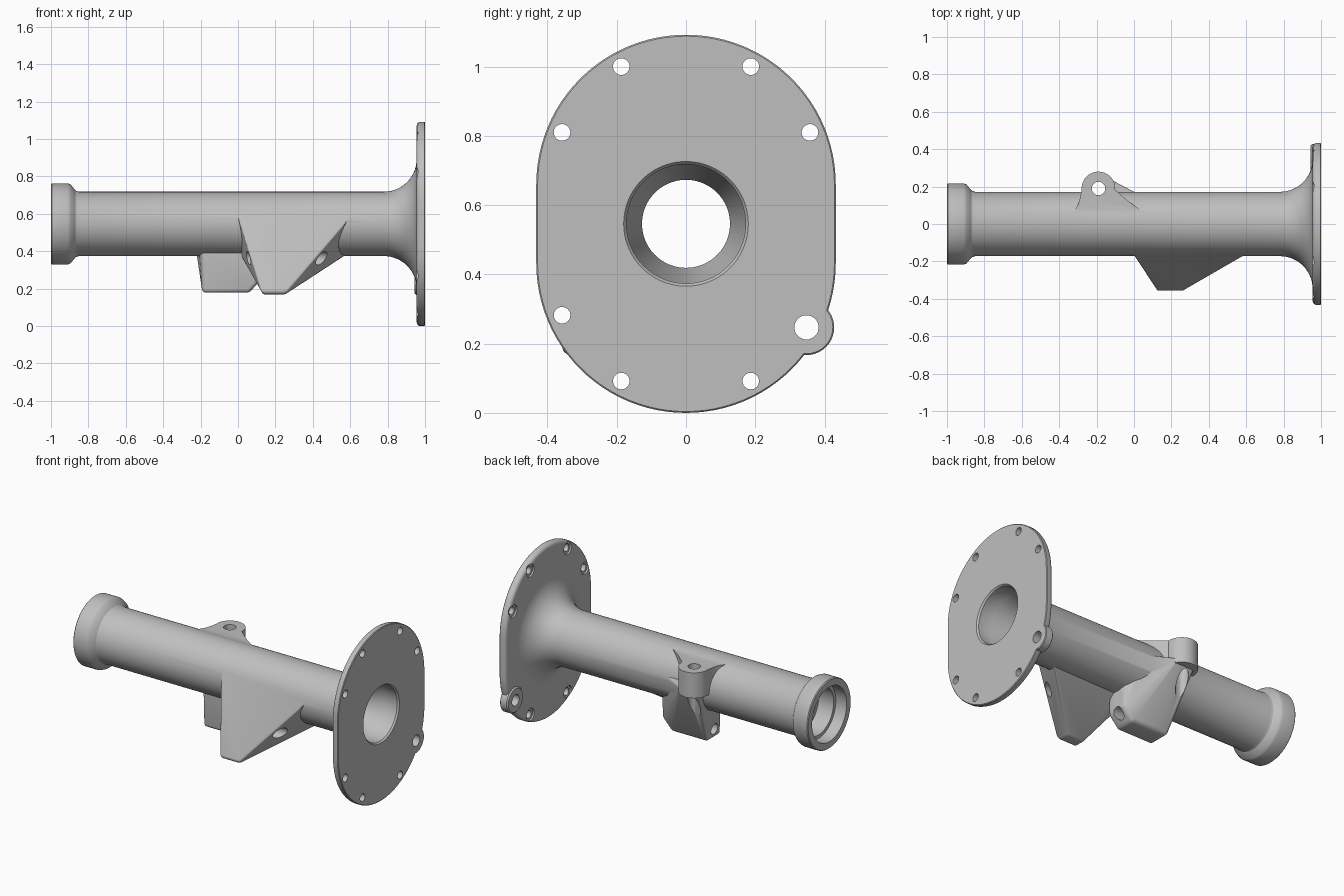
import bpy, bmesh, math
from math import sin, cos, pi, radians
from mathutils import Matrix, Vector

if "Cube" in bpy.data.objects:
    bpy.data.objects.remove(bpy.data.objects["Cube"])

CZ = 0.546          # height of the tube axis

grey = bpy.data.materials.new("cast_grey")
grey.diffuse_color = (0.52, 0.52, 0.52, 1)
grey.use_nodes = True
grey.node_tree.nodes["Principled BSDF"].inputs["Base Color"].default_value = grey.diffuse_color


def finish(name, bm):
    bmesh.ops.recalc_face_normals(bm, faces=bm.faces[:])
    me = bpy.data.meshes.new(name)
    bm.to_mesh(me)
    bm.free()
    me.materials.append(grey)
    ob = bpy.data.objects.new(name, me)
    bpy.context.collection.objects.link(ob)
    return ob


def loft(name, rings):
    """Closed solid through rings of equal point count."""
    bm = bmesh.new()
    vs = [[bm.verts.new(p) for p in r] for r in rings]
    n = len(rings[0])
    for a, b in zip(vs, vs[1:]):
        for i in range(n):
            j = (i + 1) % n
            bm.faces.new((a[i], a[j], b[j], b[i]))
    bm.faces.new(vs[0])
    bm.faces.new(vs[-1])
    return finish(name, bm)


def lathe(name, prof, y=0, z=CZ, n=96):
    """Solid of revolution about the x direction; prof = (x, radius)."""
    return loft(name, [[(x, y + r * cos(2 * pi * i / n), z + r * sin(2 * pi * i / n))
                        for i in range(n)] for x, r in prof])


def hull(name, pts, bevel):
    bm = bmesh.new()
    for p in pts:
        bm.verts.new(p)
    res = bmesh.ops.convex_hull(bm, input=bm.verts[:])
    bmesh.ops.delete(bm, geom=[v for v in bm.verts if not v.link_faces], context='VERTS')
    bmesh.ops.dissolve_limit(bm, angle_limit=radians(2), verts=bm.verts[:], edges=bm.edges[:])
    ob = finish(name, bm)
    m = ob.modifiers.new("round", 'BEVEL')
    m.width, m.segments, m.limit_method, m.angle_limit = bevel, 4, 'ANGLE', radians(25)
    apply(ob, m)
    return ob


def apply(ob, m):
    bpy.context.view_layer.objects.active = ob
    bpy.ops.object.modifier_apply(modifier=m.name)


def combine(ob, other, op):
    m = ob.modifiers.new("bool", 'BOOLEAN')
    m.object, m.operation, m.solver = other, op, 'EXACT'
    apply(ob, m)
    bpy.data.objects.remove(other, do_unlink=True)


# Tube with end collar and flared neck
prof = [(-1, 0.212), (-0.995, 0.217), (-0.91, 0.217), (-0.895, 0.211), (-0.868, 0.178), (-0.85, 0.172)]
prof += [(0.78 + 0.175 * sin(t * pi / 28), 0.347 - 0.175 * cos(t * pi / 28)) for t in range(15)]
prof += [(0.975, 0.347)]
body = lathe("axle_housing", prof)


# Flange plate: two half circles joined by straight sides, rounded rear edge
def outline(x, off):
    pts = []
    for k in range(2):
        for i in range(49):
            a = pi * k + pi * i / 48
            pts.append((x, (0.4325 - off) * cos(a),
                        CZ + (0.1135 if k == 0 else -0.1135) + (0.4325 - off) * sin(a)))
    return pts


flange = loft("flange", [outline(x, o) for x, o in (
    (0.955, 0.022), (0.957, 0.012), (0.963, 0.004), (0.972, 0), (0.996, 0), (1.0, 0.004))])
combine(body, flange, 'UNION')
ear = lathe("flange_ear", [(0.945, 0.072), (0.953, 0.08), (0.996, 0.08), (1.0, 0.076)], 0.348, 0.247, 40)
combine(body, ear, 'UNION')

# Front bracket: wedge hanging from the tube towards the front
front = hull("front_bracket", [
    (-0.01, -0.155, 0.62), (0.615, -0.155, 0.60), (0.0, 0.0, 0.40), (0.59, 0.0, 0.385),
    (0.0, 0.0, 0.6), (0.6, 0.0, 0.6),
    (0.125, -0.36, 0.185), (0.26, -0.36, 0.185), (0.135, -0.345, 0.168), (0.25, -0.345, 0.168),
    (0.135, -0.28, 0.168), (0.25, -0.28, 0.168)], 0.018)
combine(body, front, 'UNION')

# Rear lug: flat ear with splayed feet
plan = [(-0.19 + 0.09 * cos(radians(a)), 0.19 + 0.09 * sin(radians(a))) for a in range(-5, 186, 10)]
plan += [(-0.288, 0.14), (-0.30, 0.10), (-0.325, 0.062), (-0.325, 0.0), (0.06, 0.0), (0.06, 0.058),
         (0.02, 0.085), (-0.035, 0.125), (-0.075, 0.16)]
lug = loft("rear_lug", [[(x, y, z) for x, y in plan] for z in (0.545, 0.705)])
combine(body, lug, 'UNION')

# Lower bracket: block under the tube leaning back to the lug
low = [(x, y, z) for y in (-0.075, 0.06) for x, z in
       ((-0.19, 0.178), (0.06, 0.178), (0.125, 0.25), (0.125, 0.45), (-0.195, 0.45))]
low += [(-0.25, 0.245, 0.58), (-0.13, 0.245, 0.58), (-0.20, 0.19, 0.47), (-0.12, 0.19, 0.47),
        (0.05, 0.15, 0.58), (-0.22, 0.0, 0.58), (0.05, 0.0, 0.58)]
combine(body, hull("lower_bracket", low, 0.02), 'UNION')

# Bore with stepped left end and tapered right end
bore = lathe("bore_cutter", [(-1.1, 0.172), (-0.925, 0.172), (-0.925, 0.15), (-0.82, 0.15), (-0.82, 0.127),
                             (0.78, 0.127), (0.90, 0.172), (0.99, 0.172), (1.0, 0.18), (1.1, 0.18)])
combine(body, bore, 'DIFFERENCE')

# Bolt holes with rear spot faces, plus the ear hole
bolts = [(sy * 0.187, sz * 0.454) for sy in (-1, 1) for sz in (-1, 1)]
bolts += [(-0.358, 0.264), (0.358, 0.264), (-0.358, -0.264)]
for y, dz in bolts:
    combine(body, lathe("bolt_cutter", [(0.9, 0.039), (0.966, 0.039), (0.966, 0.024), (1.1, 0.024)],
                        y, CZ + dz, 32), 'DIFFERENCE')
for x0, x1, r, y, z in ((0.9, 1.1, 0.035, 0.348, 0.247),      # ear hole
                        (-0.4, 0.3, 0.034, 0.0, 0.24),        # lower bracket hole
                        (-0.1, 0.8, 0.036, -0.215, 0.362)):   # front bracket hole
    combine(body, lathe("hole_cutter", [(x0, r), (x1, r)], y, z, 32), 'DIFFERENCE')

# Upright hole in the rear lug
ring = [(-0.19 + 0.036 * cos(i * pi / 16), 0.19 + 0.036 * sin(i * pi / 16)) for i in range(32)]
combine(body, loft("lug_cutter", [[(x, y, z) for x, y in ring] for z in (0.3, 0.9)]), 'DIFFERENCE')

# Smooth shading with sharp edges kept
for o in bpy.context.selected_objects:
    o.select_set(False)
body.select_set(True)
bpy.context.view_layer.objects.active = body
bpy.ops.object.shade_smooth_by_angle(angle=radians(30))
